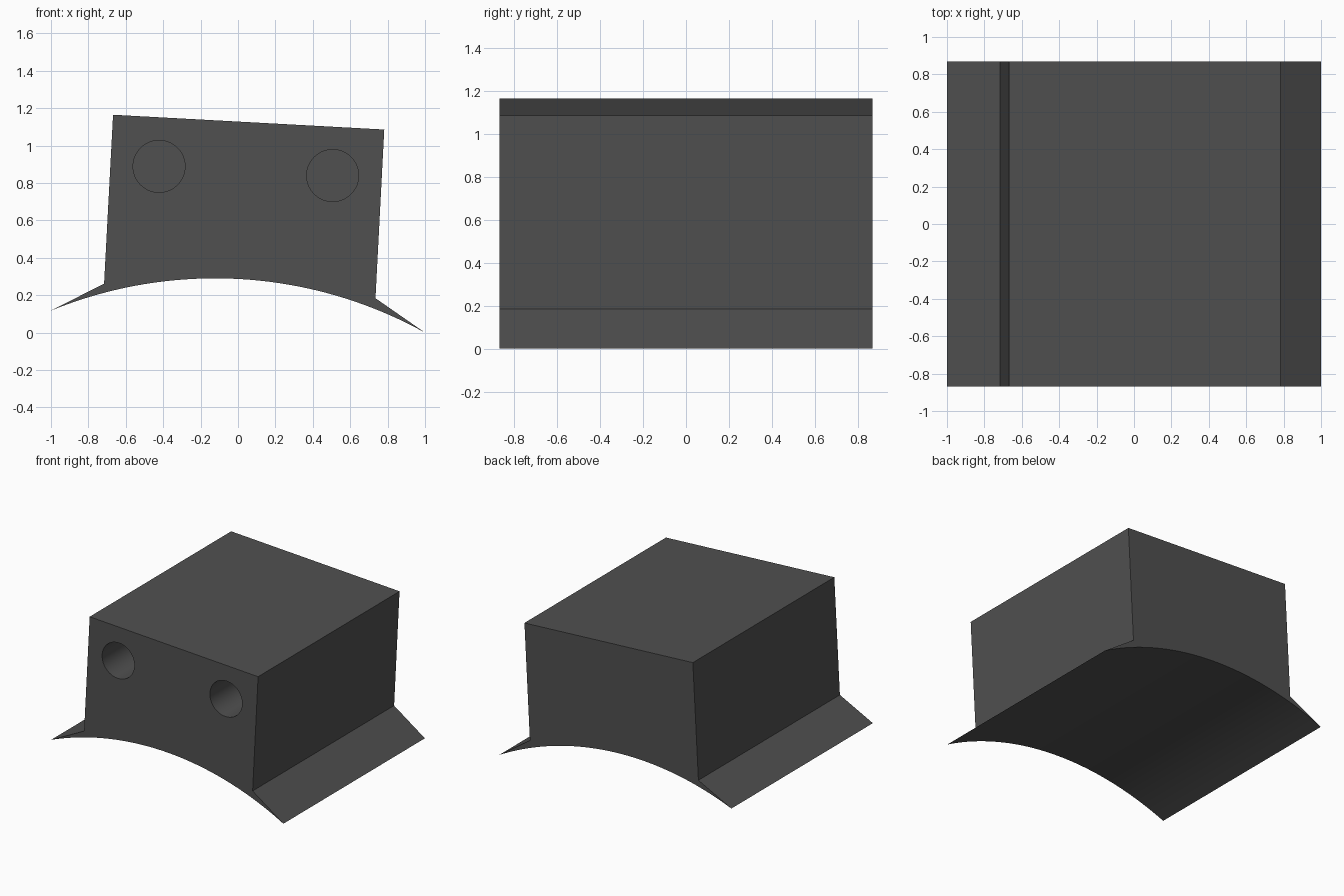
import bpy, bmesh, math
from mathutils import Vector, Matrix

if "Cube" in bpy.data.objects:
    bpy.data.objects.remove(bpy.data.objects["Cube"])

HALF = 0.87          # half depth along y
HOLE_R = 0.139
HOLE_DEPTH = 0.9

# Block outline with thin flanges on both sides (x, z)
left_tip, right_tip = Vector((-1.0, 0.118)), Vector((1.0, 0.0))
outline = [left_tip, Vector((-0.716, 0.262)), Vector((-0.668, 1.165)),
           Vector((0.782, 1.086)), Vector((0.735, 0.184)), right_tip]

# Curved saddle underside: circular arc through both tips
drop = 2.088
chord = right_tip - left_tip
normal = Vector((-chord.y, chord.x)).normalized()
centre = (left_tip + right_tip) / 2 - normal * drop
radius = (right_tip - centre).length
a0 = math.atan2(right_tip.y - centre.y, right_tip.x - centre.x)
a1 = math.atan2(left_tip.y - centre.y, left_tip.x - centre.x)
STEPS = 40
for i in range(1, STEPS):
    a = a0 + (a1 - a0) * i / STEPS
    outline.append(centre + radius * Vector((math.cos(a), math.sin(a))))


def add_object(name, bm):
    bmesh.ops.recalc_face_normals(bm, faces=bm.faces)
    mesh = bpy.data.meshes.new(name)
    bm.to_mesh(mesh)
    bm.free()
    obj = bpy.data.objects.new(name, mesh)
    bpy.context.collection.objects.link(obj)
    return obj


# Saddle block: outline extruded front to back
bm = bmesh.new()
face = bm.faces.new([bm.verts.new((p.x, -HALF, p.y)) for p in outline])
ext = bmesh.ops.extrude_face_region(bm, geom=[face])
moved = [g for g in ext["geom"] if isinstance(g, bmesh.types.BMVert)]
bmesh.ops.translate(bm, verts=moved, vec=(0, 2 * HALF, 0))
block = add_object("saddle_block", bm)

# Two blind holes in the front face
bpy.context.view_layer.objects.active = block
block.select_set(True)
for side, x, z in (("left", -0.422, 0.889), ("right", 0.506, 0.84)):
    bm = bmesh.new()
    length = HOLE_DEPTH + 0.1
    place = (Matrix.Translation((x, -HALF - 0.1 + length / 2, z))
             @ Matrix.Rotation(math.pi / 2, 4, 'X'))
    bmesh.ops.create_cone(bm, cap_ends=True, segments=64, radius1=HOLE_R,
                          radius2=HOLE_R, depth=length, matrix=place)
    cutter = add_object(side + "_hole_cutter", bm)
    cutter.hide_render = True
    mod = block.modifiers.new(side + "_hole", 'BOOLEAN')
    mod.operation = 'DIFFERENCE'
    mod.solver = 'EXACT'
    mod.object = cutter
    bpy.ops.object.modifier_apply(modifier=mod.name)
    bpy.data.objects.remove(cutter)

bpy.ops.object.shade_smooth_by_angle(angle=math.radians(20))

# Dark grey finish
mat = bpy.data.materials.new("dark_grey")
mat.diffuse_color = (0.08, 0.08, 0.08, 1)
mat.use_nodes = True
mat.node_tree.nodes["Principled BSDF"].inputs["Base Color"].default_value = mat.diffuse_color
block.data.materials.clear()
block.data.materials.append(mat)
